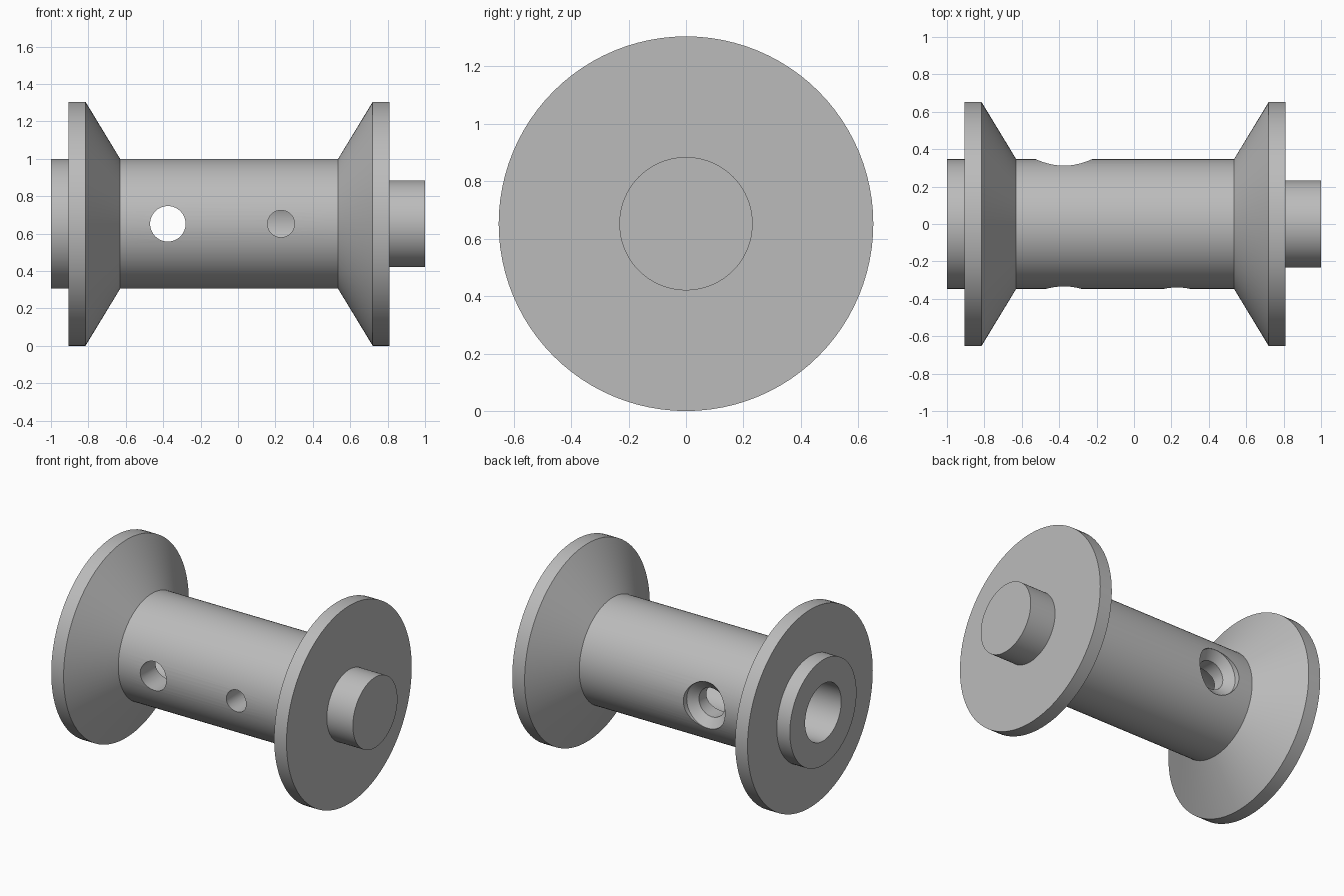
import bpy, bmesh
from math import radians
from mathutils import Matrix, Vector

SEGMENTS = 96
CENTRE_Z = 0.652

old = bpy.data.objects.get("Cube")
if old:
    bpy.data.objects.remove(old, do_unlink=True)

grey = bpy.data.materials.new("plain grey")
grey.use_nodes = True
colour = (0.5, 0.5, 0.5, 1)
grey.diffuse_color = colour
grey.node_tree.nodes["Principled BSDF"].inputs["Base Color"].default_value = colour


def lathe(name, profile, axis, origin, segments=SEGMENTS):
    """Solid of revolution from (position along axis, radius) pairs."""
    bm = bmesh.new()
    turn = Vector((0, 0, 1)).rotation_difference(Vector(axis)).to_matrix().to_4x4()
    place = Matrix.Translation(origin) @ turn
    rings = []
    for along, radius in profile:
        ring = bmesh.ops.create_circle(bm, segments=segments, radius=radius,
                                       matrix=place @ Matrix.Translation((0, 0, along)))
        rings.append(ring["verts"])
    for a, b in zip(rings, rings[1:]):
        for i in range(segments):
            j = (i + 1) % segments
            bm.faces.new((a[i], a[j], b[j], b[i]))
    bm.faces.new(rings[0])
    bm.faces.new(rings[-1])
    bmesh.ops.recalc_face_normals(bm, faces=bm.faces)
    mesh = bpy.data.meshes.new(name)
    bm.to_mesh(mesh)
    bm.free()
    mesh.materials.append(grey)
    obj = bpy.data.objects.new(name, mesh)
    bpy.context.collection.objects.link(obj)
    return obj


# Spool body: open hub, two flanges with sloped inner sides, solid stub
hub, rim, stub = 0.347, 0.652, 0.232
spool = lathe("spool", [
    (-1, hub), (-0.905, hub), (-0.905, rim), (-0.815, rim), (-0.63, hub),
    (0.535, hub), (0.72, rim), (0.81, rim), (0.81, stub), (1, stub),
], (1, 0, 0), (0, 0, CENTRE_Z))

# Blind bore, countersunk cross hole, and small front hole
cutters = [
    lathe("bore_cutter", [(-1.2, 0.188), (0.72, 0.188)], (1, 0, 0), (0, 0, CENTRE_Z)),
    lathe("cross_hole_cutter",
          [(-0.5, 0.095), (0.265, 0.095), (0.311, 0.152), (0.5, 0.152)],
          (0, 1, 0), (-0.375, 0, CENTRE_Z), 48),
    lathe("small_hole_cutter", [(-0.5, 0.072), (0, 0.072)],
          (0, 1, 0), (0.23, 0, CENTRE_Z), 48),
]
bpy.context.view_layer.objects.active = spool
spool.select_set(True)
for cutter in cutters:
    cut = spool.modifiers.new(cutter.name, "BOOLEAN")
    cut.operation = "DIFFERENCE"
    cut.solver = "EXACT"
    cut.object = cutter
    bpy.ops.object.modifier_apply(modifier=cut.name)
    bpy.data.objects.remove(cutter, do_unlink=True)

bpy.ops.object.shade_smooth_by_angle(angle=radians(25))
